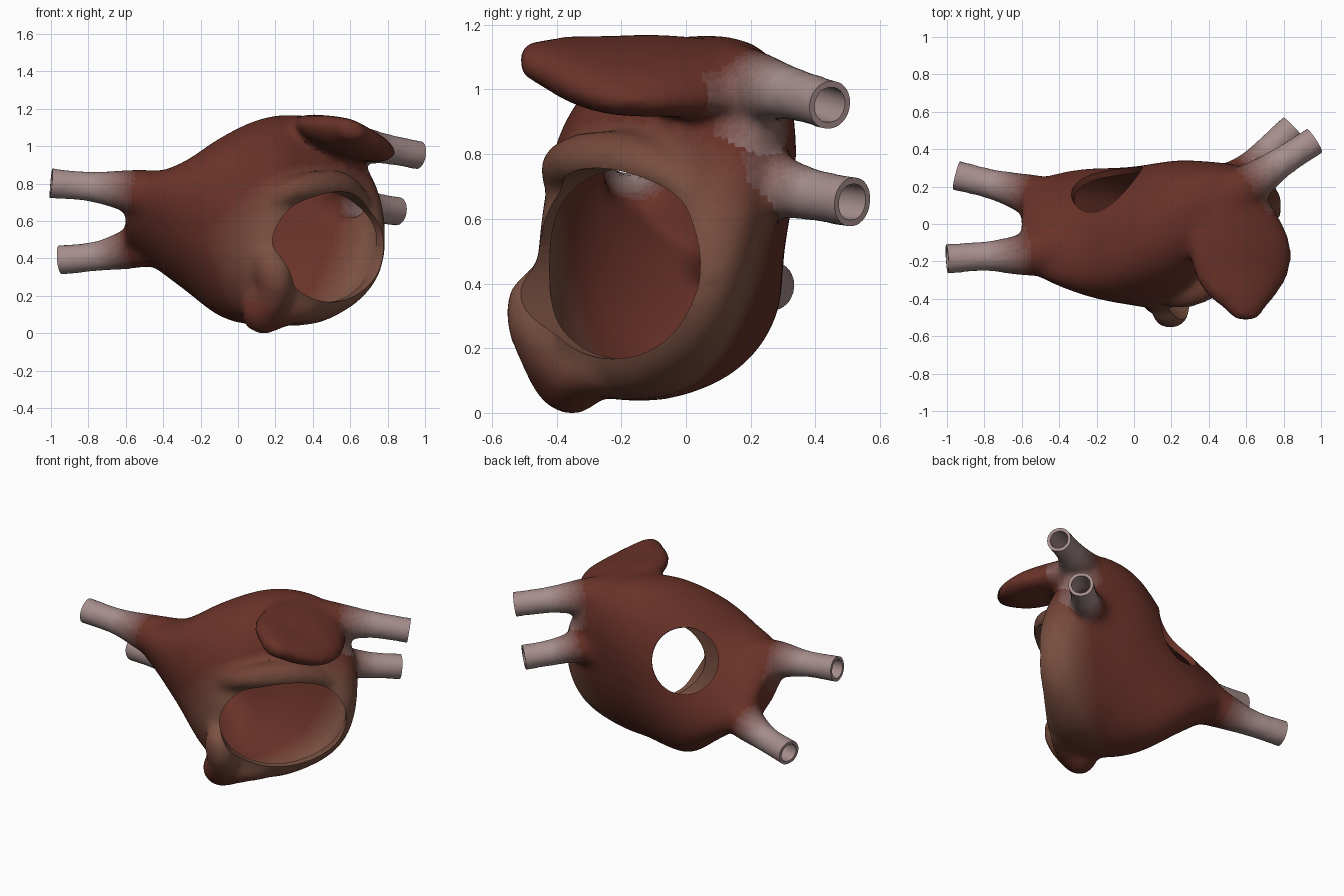
import bpy, bmesh, math
from mathutils import Vector, Matrix

if "Cube" in bpy.data.objects:
    bpy.data.objects.remove(bpy.data.objects["Cube"])

VOXEL = 0.02

# body sections along x: x, centre y, centre z, y radius, z radius, lean of y with height
BODY = [(-.60, -.02, .61, .14, .14, -.75), (-.52, -.02, .615, .20, .21, -.68), (-.30, -.04, .575, .295, .335, -.38),
        (-.10, -.06, .565, .355, .475, -.10), (.08, -.065, .585, .38, .545, .08), (.24, -.055, .60, .375, .565, .18),
        (.42, .00, .60, .30, .55, .22), (.56, .055, .595, .225, .485, .22), (.67, .09, .555, .15, .365, .22),
        (.75, .095, .53, .095, .23, .22), (.785, .095, .51, .045, .09, .22)]

# appendage sections along y: y, centre x, centre z, x radius, z radius
FLAP = [(.20, .48, 1.03, .20, .10), (.05, .53, 1.035, .25, .10), (-.10, .565, 1.04, .285, .098), (-.25, .575, 1.043, .27, .092),
        (-.36, .575, 1.06, .21, .085), (-.45, .59, 1.08, .12, .065), (-.515, .60, 1.09, .06, .045)]

# vein paths from root to tip: x, y, z, radius
VEINS = {
    "left_upper": [(-.36, -.10, .71, .16), (-.56, -.16, .755, .122), (-.78, -.172, .78, .083), (-1.0, -.185, .80, .083)],
    "left_lower": [(-.36, .07, .53, .16), (-.56, .155, .455, .115), (-.75, .21, .41, .083), (-.95, .26, .39, .083)],
    "right_upper": [(.40, .10, 1.00, .16), (.60, .20, 1.005, .12), (.78, .325, .985, .085), (.965, .445, .95, .08)],
    "right_lower": [(.42, .13, .71, .17), (.60, .27, .70, .105), (.73, .40, .67, .083), (.85, .515, .65, .082)],
}

VALVE_C, VALVE_N = Vector((.475, -.20, .46)), Vector((.66, -.75, 0)).normalized()
VALVE_R = (.39, .295)
HOLE_C, HOLE_N = Vector((-.14, .21, .775)), Vector((-.45, .74, .46)).normalized()


def smooth_path(pts, n=6):
    """Catmull-Rom interpolation of tuples of any length."""
    p = [Vector(q) for q in pts]
    p = [p[0] * 2 - p[1]] + p + [p[-1] * 2 - p[-2]]
    out = []
    for i in range(1, len(p) - 2):
        a, b, c, d = p[i - 1:i + 3]
        for k in range(n):
            t = k / n
            out.append(.5 * (2 * b + (c - a) * t + (2 * a - 5 * b + 4 * c - d) * t * t
                             + (3 * b - a - 3 * c + d) * t ** 3))
    return out + [p[-2]]


def skin(bm, rings):
    """Closed skin over a list of point rings."""
    loops = [[bm.verts.new(q) for q in r] for r in rings]
    n = len(loops[0])
    for a, b in zip(loops, loops[1:]):
        for i in range(n):
            bm.faces.new((a[i], a[(i + 1) % n], b[(i + 1) % n], b[i]))
    bm.faces.new(loops[0][::-1])
    bm.faces.new(loops[-1])


def angles(n):
    return [2 * math.pi * i / n for i in range(n)]


def tube(bm, pts, wall=0, extend=0):
    path = smooth_path(pts)
    if extend:
        path.append(path[-1] + (path[-1] - path[-2]).normalized() * extend)
    rings = []
    for i, q in enumerate(path):
        tan = (path[min(i + 1, len(path) - 1)] - path[max(i - 1, 0)]).xyz
        rot = tan.to_track_quat('Z', 'Y')
        r = max(.02, min(q.w, .25) - wall)
        rings.append([q.xyz + rot @ Vector((r * math.cos(a), r * math.sin(a), 0)) for a in angles(20)])
    skin(bm, rings)


def power(v, e):
    return math.copysign(abs(v) ** e, v)


def body(bm, wall):
    rings = []
    for x, cy, cz, ry, rz, lean in smooth_path(BODY):
        ry, rz = max(.02, ry - wall), max(.02, rz - wall)
        x = .08 + (x - .08) * (1 - wall * 1.45)
        ring = []
        for a in angles(40):
            dz = rz * power(math.sin(a), .87)
            ring.append((x, cy + ry * power(math.cos(a), .87) + lean * dz, cz + dz))
        rings.append(ring)
    skin(bm, rings)


def flap(bm, tilt):
    c, s = math.cos(tilt), math.sin(tilt)
    rings = []
    for y, cx, cz, rx, rz in smooth_path(FLAP):
        oval = [(rx * math.cos(a), rz * math.sin(a)) for a in angles(32)]
        rings.append([(cx + u * c + v * s, y, cz - u * s + v * c) for u, v in oval])
    skin(bm, rings)


def finish(bm, name):
    bmesh.ops.recalc_face_normals(bm, faces=bm.faces)
    me = bpy.data.meshes.new(name)
    bm.to_mesh(me)
    bm.free()
    ob = bpy.data.objects.new(name, me)
    bpy.context.collection.objects.link(ob)
    return ob


def fuse(ob):
    """Merge overlapping parts into one smooth skin."""
    m = ob.modifiers.new("fuse", 'REMESH')
    m.mode, m.voxel_size = 'VOXEL', VOXEL
    s = ob.modifiers.new("soften", 'SMOOTH')
    s.factor, s.iterations = .5, 18


def cutter(name, centre, normal, rx, ry, back, front, taper=1):
    """Elliptic cylinder; rx is horizontal, ry is the other radius."""
    side = Vector((0, 0, 1)).cross(normal).normalized()
    up = normal.cross(side)
    bm = bmesh.new()
    skin(bm, [[centre + normal * d + (side * rx * math.cos(a) + up * ry * math.sin(a)) * k
               for a in angles(64)] for d, k in ((-back, taper), (-back * .4, 1), (front, 1))])
    ob = finish(bm, name)
    ob.hide_render = True
    ob.hide_set(True)
    return ob


# outer skin: chamber, veins, appendage flap and the lips around the valve
bm = bmesh.new()
body(bm, 0)
for pts in VEINS.values():
    tube(bm, pts, extend=.08)
flap(bm, math.radians(18))
tube(bm, [(.13, -.40, .44, .05), (.19, -.46, .33, .10), (.19, -.43, .20, .095), (.12, -.36, .10, .11),
          (.24, -.33, .12, .09), (.38, -.24, .13, .07)])
tube(bm, [(.14, -.36, .68, .06), (.25, -.39, .75, .065), (.40, -.32, .785, .08),
          (.54, -.17, .78, .085), (.64, -.03, .72, .06), (.69, .04, .64, .03)])
atrium = finish(bm, "left_atrium")
fuse(atrium)

# inner cavity
bm = bmesh.new()
body(bm, .035)
for pts in VEINS.values():
    tube(bm, pts, wall=.018, extend=.16)
cavity = finish(bm, "cavity_cutter")
fuse(cavity)
cavity.hide_render = True
cavity.hide_set(True)

# openings: valve, back window and the four vein mouths
cutters = [cavity,
           cutter("valve_cutter", VALVE_C, VALVE_N, *VALVE_R, .16, .4, .75),
           cutter("window_cutter", HOLE_C, HOLE_N, .205, .205, .22, .3)]
for name, pts in VEINS.items():
    tip = Vector(pts[-1][:3])
    axis = (tip - Vector(pts[-2][:3])).normalized()
    cutters.append(cutter(name + "_vein_cutter", tip, axis, .13, .13, 0.001, .25))
for c in cutters:
    b = atrium.modifiers.new(c.name, 'BOOLEAN')
    b.operation, b.solver, b.object = 'DIFFERENCE', 'EXACT', c

bpy.context.view_layer.update()
dg = bpy.context.evaluated_depsgraph_get()
mesh = bpy.data.meshes.new_from_object(atrium.evaluated_get(dg))
atrium.modifiers.clear()
atrium.data = mesh
for c in cutters:
    bpy.data.objects.remove(c)

# colours: red muscle fading to pale veins and to a brown valve rim
RED, PALE, BROWN, STEPS = Vector((.14, .032, .021)), Vector((.38, .27, .265)), Vector((.20, .085, .055)), 12
mesh.materials.clear()
for label, end in (("vein", PALE), ("rim", BROWN)):
    for i in range(STEPS):
        mat = bpy.data.materials.new(f"{label}_{i}")
        mat.diffuse_color = (*RED.lerp(end, i / (STEPS - 1)), 1)
        mat.use_nodes = True
        mat.node_tree.nodes["Principled BSDF"].inputs["Base Color"].default_value = mat.diffuse_color
        mesh.materials.append(mat)


def vein_amount(c):
    best = 0
    for pts in VEINS.values():
        a, b = Vector(pts[1][:3]), Vector(pts[2][:3])
        axis = b - a
        t = (c - a).dot(axis) / axis.length_squared
        if (c - a - axis * t).length < .2:
            best = max(best, t)
    return best


side = Vector((0, 0, 1)).cross(VALVE_N)
for p in mesh.polygons:
    c = p.center
    vein = vein_amount(c)
    d = c - VALVE_C
    ring = math.hypot(d.dot(side) / VALVE_R[0], d.z / VALVE_R[1])
    rim = min((1.6 - ring) / .5, (d.dot(VALVE_N) + .3) / .15) if c.z < .9 else 0
    t, base = (vein, 0) if vein > max(rim, 0) else (rim, STEPS)
    p.material_index = base + round(max(0, min(1, t)) * (STEPS - 1))

# stand on the ground
low = min(v.co.z for v in mesh.vertices)
mesh.transform(Matrix.Translation((0, 0, -low)))
bpy.context.view_layer.objects.active = atrium
atrium.select_set(True)
bpy.ops.object.shade_smooth_by_angle(angle=math.radians(40))
